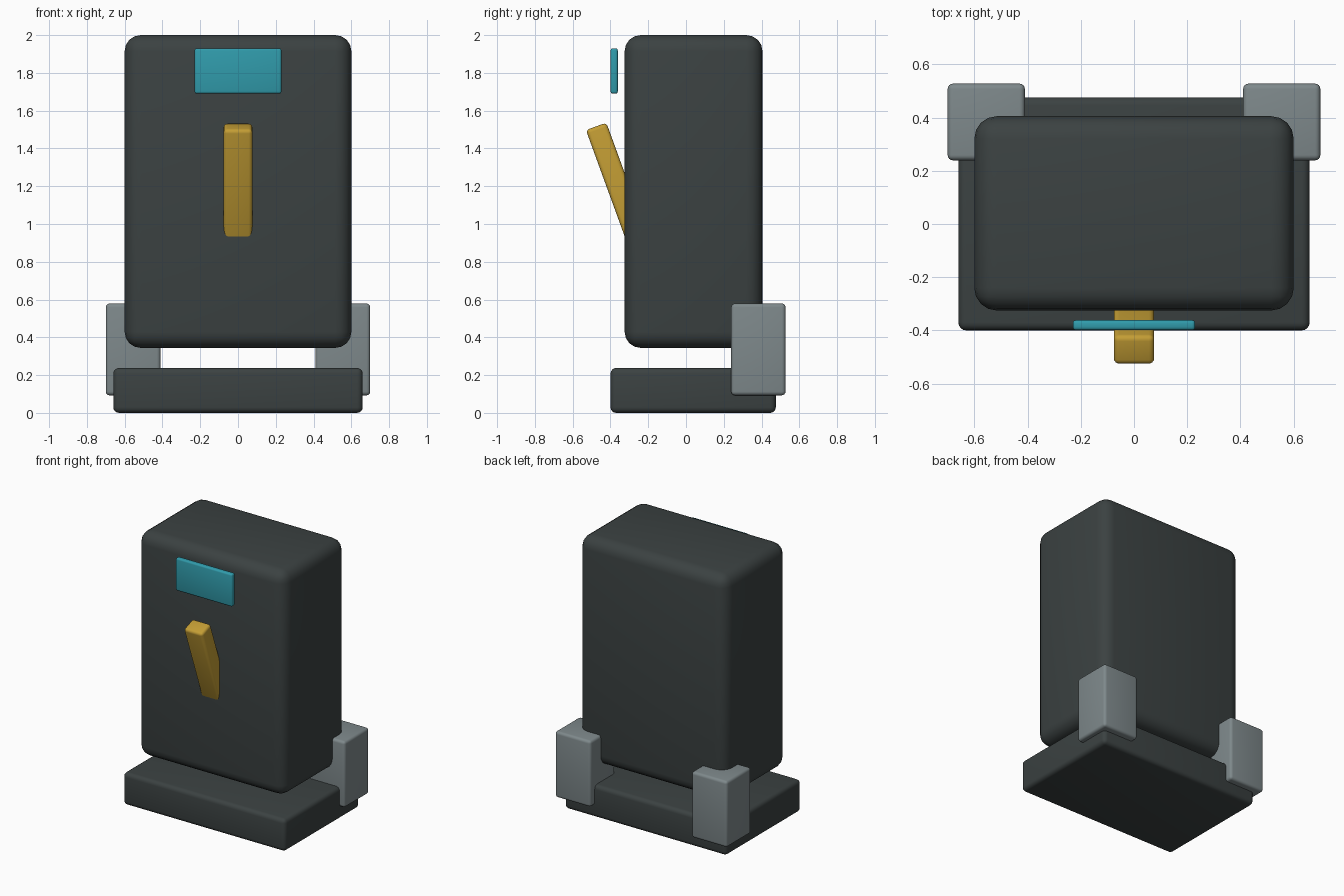
import bpy
import math

cube = bpy.data.objects.get("Cube")
if cube:
    bpy.data.objects.remove(cube, do_unlink=True)


def material(name, rgb):
    mat = bpy.data.materials.new(name)
    mat.use_nodes = True
    mat.diffuse_color = (*rgb, 1)
    mat.node_tree.nodes["Principled BSDF"].inputs["Base Color"].default_value = (*rgb, 1)
    return mat


charcoal = material("charcoal", (0.044, 0.054, 0.054))
steel = material("steel grey", (0.21, 0.25, 0.26))
teal = material("teal", (0.03, 0.33, 0.41))
amber = material("amber", (0.55, 0.34, 0.035))


def rounded_box(name, centre, size, radius, mat, tilt=0, segments=4):
    """Box with rounded edges, tilted about x."""
    bpy.ops.mesh.primitive_cube_add(size=1, location=centre)
    obj = bpy.context.object
    obj.name = name
    obj.scale = size
    bpy.ops.object.transform_apply(location=False, rotation=False, scale=True)
    bevel = obj.modifiers.new("Rounded edges", "BEVEL")
    bevel.width = radius
    bevel.segments = segments
    bpy.ops.object.modifier_apply(modifier=bevel.name)
    bpy.ops.object.shade_smooth_by_angle(angle=math.radians(35))
    obj.rotation_euler.x = math.radians(tilt)
    obj.data.materials.append(mat)
    return obj


# Main housing and the plinth below it
rounded_box("housing", (0, 0.04, 1.172), (1.2, 0.73, 1.656), 0.085, charcoal)
rounded_box("plinth", (0, 0.038, 0.119), (1.32, 0.875, 0.238), 0.03, charcoal)

# Rear corner brackets joining housing and plinth
for side, x in (("left", 0.555), ("right", -0.555)):
    rounded_box(side + "_bracket", (x, 0.383, 0.336), (0.29, 0.288, 0.486), 0.02, steel)

# Display panel floating ahead of the front face
rounded_box("display", (0, -0.38, 1.81), (0.46, 0.038, 0.24), 0.012, teal, segments=3)

# Lever leaning out of the front
rounded_box("lever", (0, -0.356, 1.188), (0.152, 0.115, 0.7), 0.02, amber, tilt=20)
